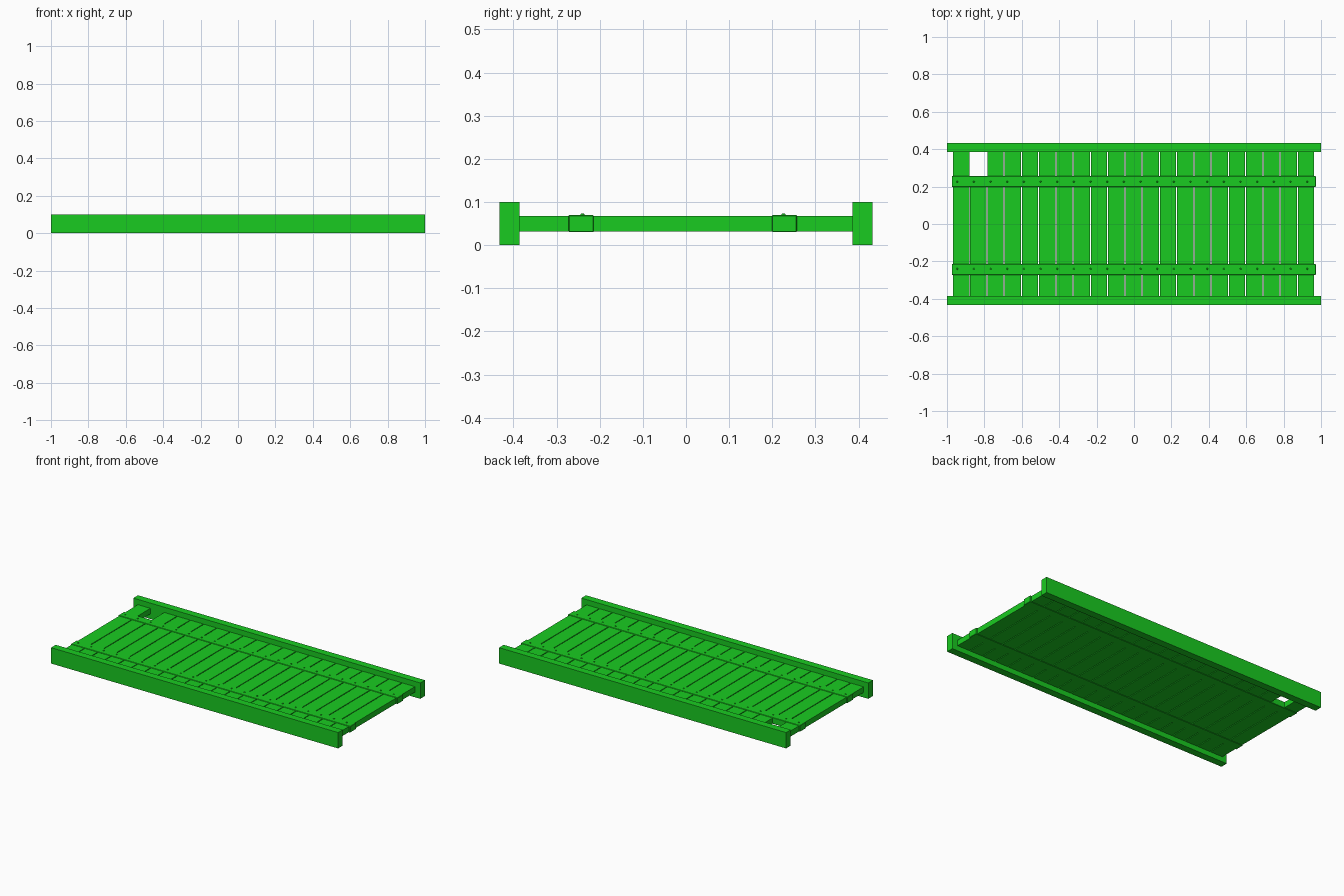
import bpy, bmesh

if "Cube" in bpy.data.objects:
    bpy.data.objects.remove(bpy.data.objects["Cube"])

mat = bpy.data.materials.new("green")
mat.diffuse_color = (0.01, 0.6, 0.015, 1)
mat.use_nodes = True
mat.node_tree.nodes["Principled BSDF"].inputs["Base Color"].default_value = mat.diffuse_color


def finish(name, bm):
    mesh = bpy.data.meshes.new(name)
    bm.to_mesh(mesh)
    bm.free()
    mesh.materials.append(mat)
    obj = bpy.data.objects.new(name, mesh)
    bpy.context.collection.objects.link(obj)
    return obj


def box(name, x, y, z):
    bm = bmesh.new()
    bmesh.ops.create_cube(bm, size=1)
    for v in bm.verts:
        v.co = [a[0] if c < 0 else a[1] for c, a in zip(v.co, (x, y, z))]
    return finish(name, bm)


def nail(name, x, y):
    bm = bmesh.new()
    bmesh.ops.create_uvsphere(bm, u_segments=8, v_segments=6, radius=0.005)
    for v in bm.verts:
        v.co.x += x
        v.co.y += y
        v.co.z += 0.069
    return finish(name, bm)


# Side rails
box("front_rail", (-1, 1), (-0.432, -0.386), (0, 0.1))
box("back_rail", (-1, 1), (0.386, 0.432), (0, 0.1))

# Cross planks, the second one broken short at the back
count, start, pitch, gap = 21, -0.968, 0.0922, 0.005
for i in range(count):
    x0 = start + i * pitch
    back = 0.25 if i == 1 else 0.388
    box(f"plank_{i + 1}", (x0, x0 + pitch - gap), (-0.388, back), (0.032, 0.067))

# Straps wrapped round the planks, with a row of nail heads
for side, y0, y1, ny in (("front", -0.272, -0.214, -0.24), ("back", 0.199, 0.257, 0.226)):
    strap = box(f"{side}_strap", (-0.974, 0.972), (y0, y1), (0.03, 0.07))
    bevel = strap.modifiers.new("bevel", 'BEVEL')
    bevel.width = 0.002
    bevel.segments = 1
    for i in range(22):
        nail(f"{side}_nail_{i + 1}", -0.945 + i * 0.0891, ny)
